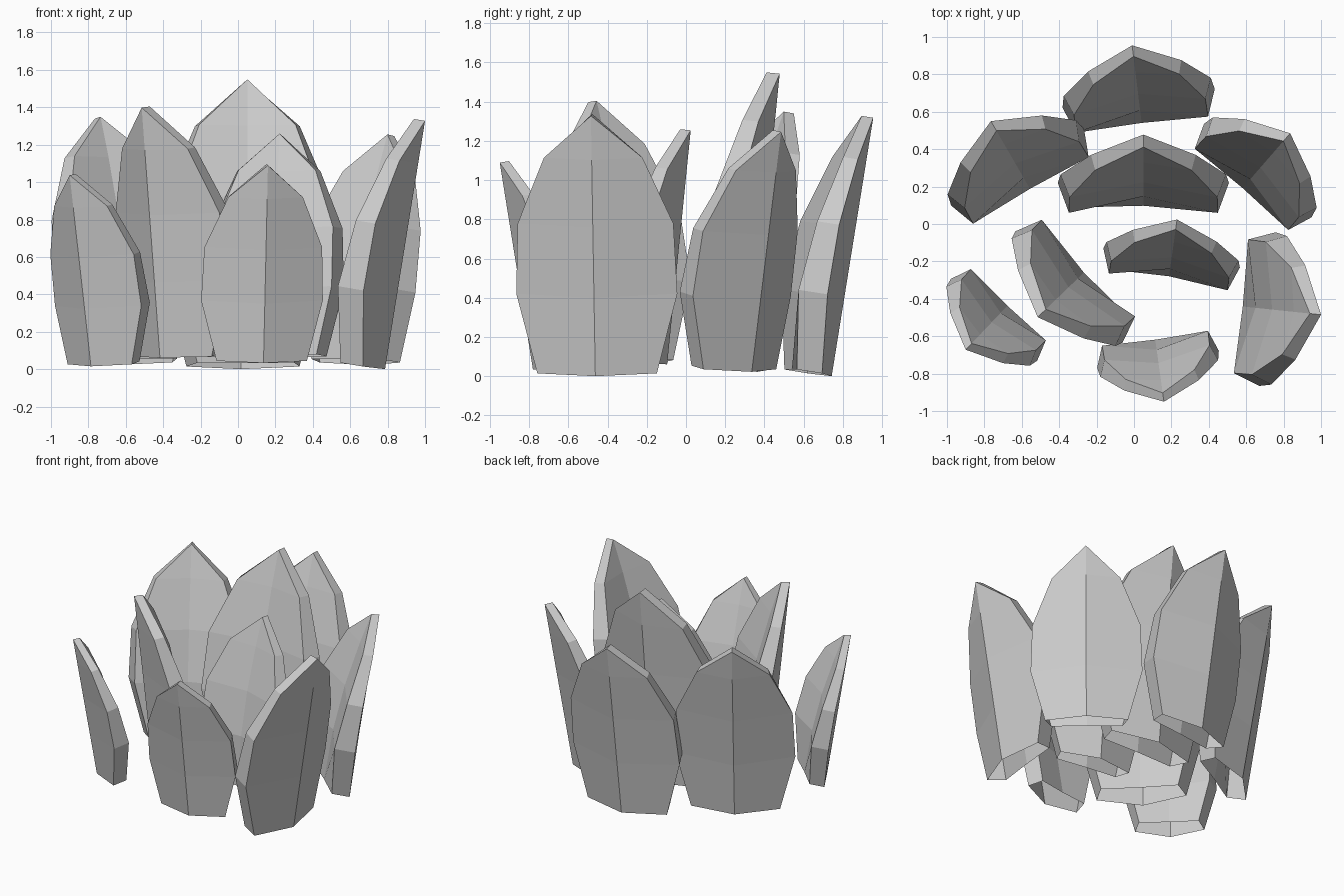
import bpy, bmesh
from math import radians, sin
from mathutils import Matrix

if "Cube" in bpy.data.objects:
    bpy.data.objects.remove(bpy.data.objects["Cube"])

# Petal rows for unit length:
# height, half width, fold of the side edge, centre thickness, side thickness, inner inset
ROWS = [(0.00, 0.228, 0.066, 0.155, 0.094, 0.032),
        (0.30, 0.307, 0.103, 0.152, 0.108, 0.040),
        (0.57, 0.297, 0.100, 0.128, 0.082, 0.032),
        (0.83, 0.188, 0.056, 0.083, 0.055, 0.015)]
TIP_THICKNESS = 0.045


def petal(name, tip, base_z, length, facing, lean):
    """Folded, pointed slab facing local +y, leaned outward and set by its tip."""
    bm = bmesh.new()
    rings = []
    for z, w, fold, tc, ts, inset in ROWS:
        section = [(-w, -fold), (0, 0), (w, -fold),
                   (w - inset, -fold - ts), (0, -tc), (inset - w, -fold - ts)]
        rings.append([bm.verts.new((x, y, z)) for x, y in section])
    # walls between rows (the base stays open)
    for lo, hi in zip(rings, rings[1:]):
        for i in range(6):
            j = (i + 1) % 6
            bm.faces.new((lo[j], lo[i], hi[i], hi[j]))
    # pointed top
    t = rings[-1]
    out = bm.verts.new((0, 0, 1))
    inn = bm.verts.new((0, -TIP_THICKNESS, 1))
    for f in ((t[1], t[0], out), (t[2], t[1], out), (t[4], t[3], inn),
              (t[5], t[4], inn), (t[3], t[2], out, inn), (t[0], t[5], inn, out)):
        bm.faces.new(f)

    spin = Matrix.Rotation(radians(facing - 90), 4, 'Z')
    reach = spin @ Matrix.Translation((0, -length * sin(radians(lean)), 0))
    place = Matrix.Translation((tip[0], tip[1], base_z)) @ reach
    bm.transform(place @ Matrix.Rotation(radians(-lean), 4, 'X') @ Matrix.Scale(length, 4))
    mesh = bpy.data.meshes.new(name)
    bm.to_mesh(mesh)
    bm.free()
    bpy.context.collection.objects.link(bpy.data.objects.new(name, mesh))


# Outer ring of petals
petal("outer_petal_back", (-0.01, 0.955), 0.00, 1.335, 97, 9.2)
petal("outer_petal_back_left", (-0.765, 0.55), 0.022, 1.335, 120, 9.2)
petal("outer_petal_back_right", (0.835, 0.485), 0.022, 1.24, 49, 9.2)
petal("outer_petal_right", (1.00, -0.485), 0.0, 1.345, -6, 9.2)
petal("outer_petal_front", (0.16, -0.95), 0.033, 1.07, -82, 9.2)
petal("outer_petal_front_left", (-0.90, -0.672), 0.015, 1.035, -133.5, 9.2)
# Inner ring of petals
petal("inner_petal_back", (0.05, 0.478), 0.06, 1.49, 90, 5.8)
petal("inner_petal_centre", (0.23, 0.024), 0.06, 1.20, 82, 5.8)
petal("inner_petal_left", (-0.515, -0.498), 0.06, 1.345, -136, 5.8)
